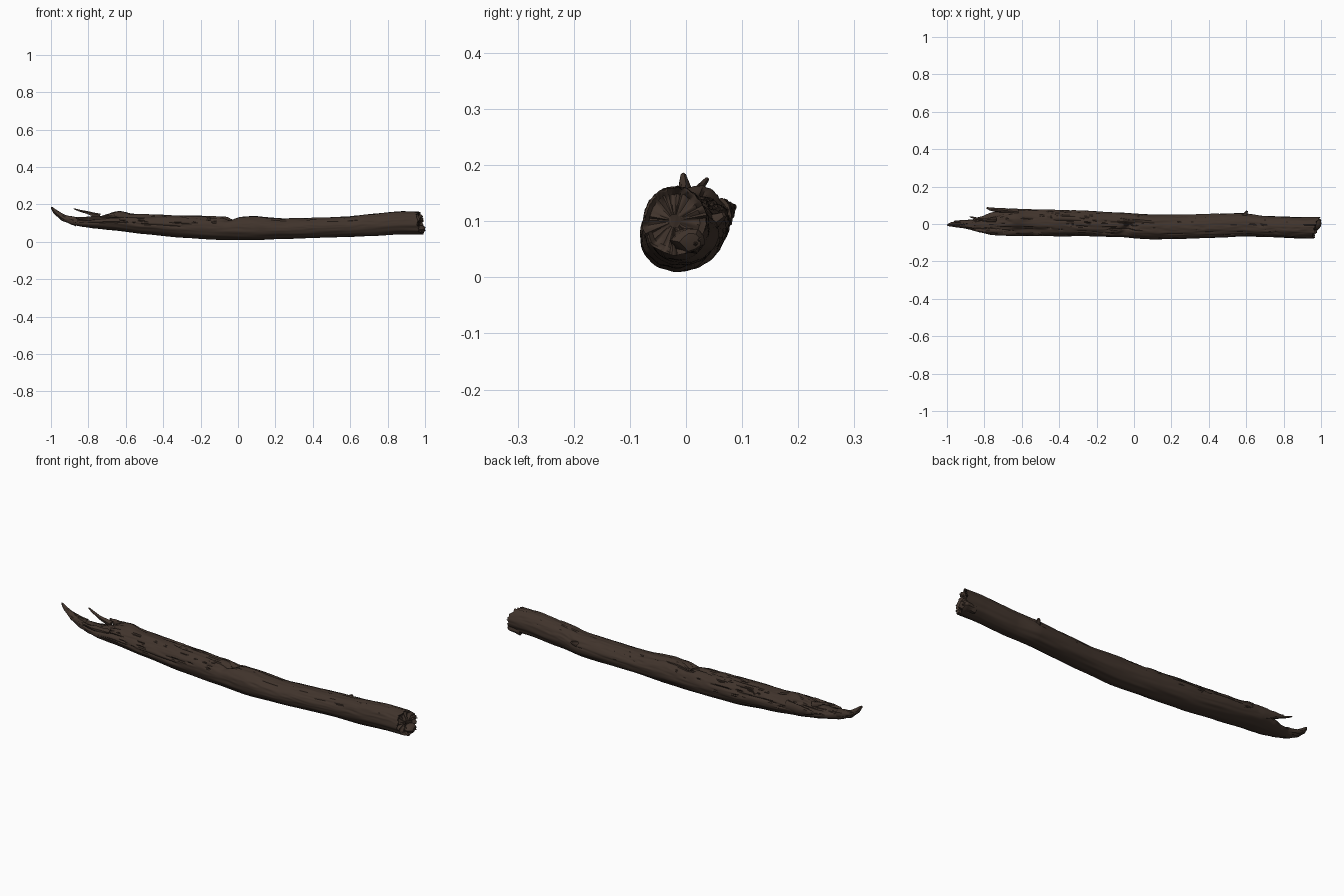
import bpy, bmesh, math
from mathutils import Vector, noise

cube = bpy.data.objects.get("Cube")
if cube:
    bpy.data.objects.remove(cube, do_unlink=True)

bark = bpy.data.materials.new("dark brown bark")
bark.use_nodes = True
colour = (0.052, 0.034, 0.025, 1)
bark.diffuse_color = colour
shader = bark.node_tree.nodes["Principled BSDF"]
shader.inputs["Base Color"].default_value = colour
shader.inputs["Roughness"].default_value = 0.9

# x, bottom z, top z, front y, back y along the log
SECTIONS = [
    (-0.93, .108, .145, -.018, .012), (-0.88, .088, .132, -.03, .02),
    (-0.82, .078, .128, -.045, .04), (-0.76, .07, .135, -.058, .062),
    (-0.68, .062, .15, -.062, .08), (-0.5, .041, .148, -.065, .079),
    (-0.3, .022, .142, -.066, .072), (-0.1, .012, .136, -.07, .062),
    (0.1, .01, .136, -.083, .05), (0.25, .016, .125, -.08, .05),
    (0.45, .021, .13, -.073, .055), (0.58, .025, .136, -.066, .058),
    (0.7, .03, .149, -.07, .042), (0.88, .04, .163, -.076, .037),
    (0.975, .04, .162, -.077, .036)]


def section(x):
    """Smoothly blended section at x."""
    for a, b in zip(SECTIONS, SECTIONS[1:]):
        if x <= b[0]:
            break
    t = min(1, max(0, (x - a[0]) / (b[0] - a[0])))
    t = t * t * (3 - 2 * t) * .5 + t * .5
    return [p + (q - p) * t for p, q in zip(a[1:], b[1:])]


def bump(v, centre, width):
    return math.exp(-((v - centre) / width) ** 2)


def finish(bm, name, angle=40):
    bmesh.ops.recalc_face_normals(bm, faces=bm.faces)
    mesh = bpy.data.meshes.new(name)
    bm.to_mesh(mesh)
    bm.free()
    mesh.materials.append(bark)
    obj = bpy.data.objects.new(name, mesh)
    bpy.context.collection.objects.link(obj)
    bpy.ops.object.select_all(action='DESELECT')
    obj.select_set(True)
    bpy.context.view_layer.objects.active = obj
    bpy.ops.object.shade_smooth_by_angle(angle=math.radians(angle))
    return obj


def loft(bm, rings):
    for r, s in zip(rings, rings[1:]):
        for i in range(len(r)):
            j = (i + 1) % len(r)
            bm.faces.new((r[i], r[j], s[j], s[i]))


def log_point(x, angle):
    """Point on the weathered bark surface."""
    bottom, top, front, back = section(x)
    c, s = math.cos(angle), math.sin(angle)
    upper = max(0, min(1, (s + .5) / 1.2))       # the underside is smoother
    left = max(0, min(1, (.05 - x) / .3))        # the broken half is rougher
    grain = noise.noise(Vector((x * 5, c * 3.5, s * 3.5)))
    fine = noise.noise(Vector((x * 16, c * 9, s * 9)))
    crack = bump(noise.noise(Vector((x * 3 + 7, c * 4, s * 4))), 0, .07)
    r = 1 + .05 * grain + upper * (.035 * fine - (.05 + .07 * left) * crack)
    # notch across the top, running down the front
    r -= .36 * bump(x, -.02 + .05 * c * (c < 0), .028) * bump(angle, 1.7, .75)
    # long split behind the notch
    r -= .15 * bump(angle, 1.15 + .5 * x, .1) * bump(x, .13, .13)
    # raised slab and hollow near the broken end
    r += .34 * bump(x, -.635, .05) * bump(angle, 1.35, .45)
    r -= .3 * bump(x, -.77, .05) * bump(angle, 1.0, .5)
    r -= .17 * bump(x, -.55, .12) * bump(angle, 2.2, .22)
    y = (front + back) / 2 + (back - front) / 2 * c * r
    z = (bottom + top) / 2 + (top - bottom) / 2 * s * r
    # slanted broken cut at the right end
    cut = max(0, (x - .85) / .125) ** 2
    shift = cut * (.016 * c - .008 * s + .012 * fine)
    return Vector((x + shift, y, z))


# Main log with ragged caps
SIDES, RINGS = 80, 280
bm = bmesh.new()
rings = []
for k in range(RINGS + 1):
    x = -.93 + 1.905 * k / RINGS
    rings.append([bm.verts.new(log_point(x, math.tau * i / SIDES))
                  for i in range(SIDES)])
loft(bm, rings)
for ring in (rings[0], rings[-1]):
    centre = sum((v.co for v in ring), Vector()) / SIDES
    caps = [ring]
    for scale in (.93, .8, .6, .4, .2):
        inner = []
        for v in ring:
            p = centre.lerp(v.co, scale)
            p.x += .012 * noise.noise(p * 40) - .01 * (scale < .9)
            inner.append(bm.verts.new(p))
        caps.append(inner)
    loft(bm, caps)
    bm.faces.new(caps[-1])
finish(bm, "log_trunk", 50)


def splinter(name, path, sides=9):
    """Tapered jagged shard; path holds x, y, z, half width, half height."""
    bm = bmesh.new()
    rings, steps = [], 5
    for a, b in zip(path, path[1:]):
        for k in range(steps):
            x, y, z, w, h = Vector(a).lerp(Vector(b), k / steps)
            along = (Vector(b[:3]) - Vector(a[:3])).normalized()
            side = along.cross(Vector((0, 0, 1))).normalized()
            rise = side.cross(along)
            ring = []
            for i in range(sides):
                t = math.tau * i / sides
                rough = 1 + .35 * noise.noise(Vector((x * 25, t * 1.5, y * 25)))
                ring.append(bm.verts.new(Vector((x, y, z)) + rough *
                            (side * w * math.cos(t) + rise * h * math.sin(t))))
            rings.append(ring)
    loft(bm, rings)
    bm.faces.new(rings[0])
    tip = bm.verts.new(path[-1][:3])
    last = rings[-1]
    for i in range(sides):
        bm.faces.new((last[i], last[(i + 1) % sides], tip))
    finish(bm, name)


# Broken shards at the left end
splinter("long_tip_splinter", [
    (-.86, -.005, .108, .03, .023), (-.93, -.003, .127, .016, .018),
    (-.975, -.003, .158, .011, .012), (-1, -.005, .187, .004, .004)])
splinter("side_tip_splinter", [
    (-.87, .008, .115, .016, .018), (-.94, .012, .135, .008, .01),
    (-.965, .014, .148, .003, .003)])
splinter("upright_splinter", [
    (-.74, .025, .135, .014, .014), (-.8, .02, .155, .009, .008),
    (-.84, .028, .164, .007, .006), (-.88, .04, .177, .003, .003)])
splinter("back_splinter", [
    (-.62, .062, .11, .018, .03), (-.71, .072, .115, .013, .022),
    (-.77, .08, .122, .009, .011), (-.79, .088, .127, .004, .005)])
splinter("front_splinter", [
    (-.7, -.035, .125, .016, .014), (-.8, -.036, .122, .012, .012),
    (-.87, -.03, .128, .004, .004)])

# Stub of a twig on the back, and the lip of the cut end
splinter("twig_stub", [
    (.59, .045, .1, .016, .014), (.6, .062, .108, .008, .008),
    (.605, .07, .113, .005, .005)])
splinter("end_lip", [
    (.93, .0, .066, .034, .024), (.985, .006, .066, .028, .022),
    (1, .008, .062, .015, .014)])
